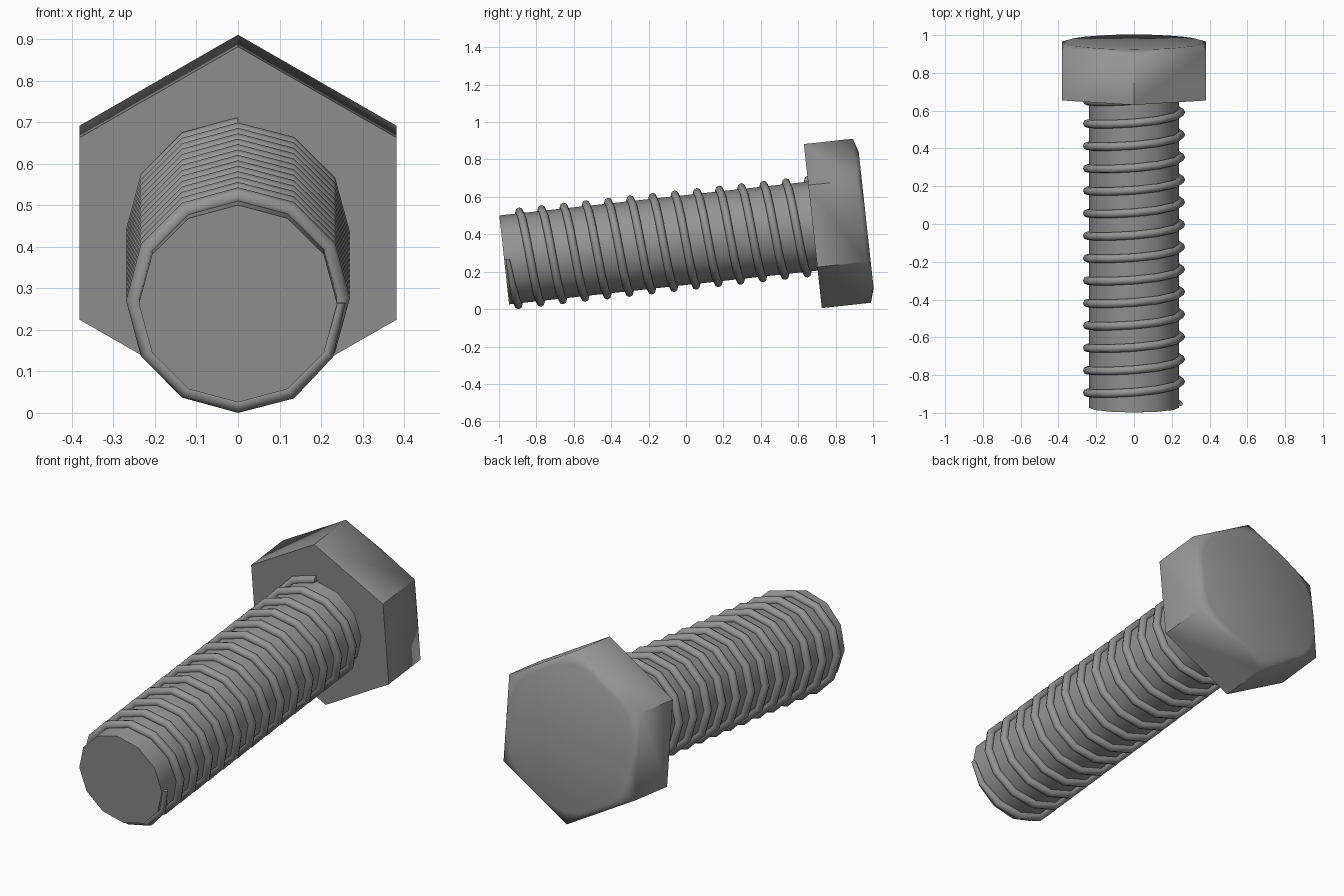
import bpy, bmesh, math
from mathutils import Vector

if "Cube" in bpy.data.objects:
    bpy.data.objects.remove(bpy.data.objects["Cube"])

TILT = math.radians(6.25)
ORIGIN = Vector((0, -0.972, 0.263))      # centre of the free end of the shaft
SHAFT_R, SHAFT_L = 0.239, 1.66
HEAD_R, HEAD_H, HEAD_TOP, CAP_R = 0.441, 0.264, 0.287, 0.366
PITCH, SEG = 0.1195, 12

steel = bpy.data.materials.new("grey steel")
steel.diffuse_color = (0.30, 0.30, 0.30, 1)
steel.use_nodes = True
steel.node_tree.nodes["Principled BSDF"].inputs["Base Color"].default_value = steel.diffuse_color


def place(r, a, s):
    """Radius, clockwise angle from the top, distance along the bolt axis."""
    x, n = r * math.sin(a), r * math.cos(a)
    c, t = math.cos(TILT), math.sin(TILT)
    return ORIGIN + Vector((x, s * c - n * t, s * t + n * c))


def ring(bm, count, r, s):
    return [bm.verts.new(place(r, 2 * math.pi * i / count, s)) for i in range(count)]


def bridge(bm, a, b):
    n = len(a)
    for i in range(n):
        bm.faces.new((a[i], a[(i + 1) % n], b[(i + 1) % n], b[i]))


def finish(bm, name, angle):
    bmesh.ops.recalc_face_normals(bm, faces=bm.faces[:])
    me = bpy.data.meshes.new(name)
    bm.to_mesh(me)
    bm.free()
    me.materials.append(steel)
    ob = bpy.data.objects.new(name, me)
    bpy.context.collection.objects.link(ob)
    bpy.ops.object.select_all(action='DESELECT')
    ob.select_set(True)
    bpy.context.view_layer.objects.active = ob
    bpy.ops.object.shade_smooth_by_angle(angle=math.radians(angle))


# Shaft: twelve-sided cylinder
bm = bmesh.new()
a, b = ring(bm, SEG, SHAFT_R, 0), ring(bm, SEG, SHAFT_R, SHAFT_L + 0.02)
bridge(bm, a, b)
bm.faces.new(a)
bm.faces.new(b)
finish(bm, "shaft", 35)

# Head: hexagon with a low chamfer up to a round cap
bm = bmesh.new()
low, high = ring(bm, 6, HEAD_R, SHAFT_L), ring(bm, 6, HEAD_R, SHAFT_L + HEAD_H)
cap = ring(bm, 24, CAP_R, SHAFT_L + HEAD_TOP)
bridge(bm, low, high)
bm.faces.new(low)
bm.faces.new(cap)
for i in range(6):
    v, w = high[i], high[(i + 1) % 6]
    c = [cap[(4 * i + k) % 24] for k in range(5)]
    for k in range(4):
        bm.faces.new((v if k < 2 else w, c[k], c[k + 1]))
    bm.faces.new((v, w, c[2]))
finish(bm, "hex_head", 35)

# Thread: tube wound around the shaft, thin at its free end
bm = bmesh.new()
TUBE, SIDES, steps = 0.022, 8, int(13.8 * SEG)
prev = None
for i in range(steps + 1):
    ang = math.pi / 2 + 2 * math.pi * i / SEG
    s = 0.019 + PITCH * i / SEG
    r = TUBE * min(1, 0.5 + 0.25 * i)
    cur = []
    for k in range(SIDES):
        t = 2 * math.pi * k / SIDES
        cur.append(bm.verts.new(place(0.248 + r * math.cos(t), ang, s + r * math.sin(t))))
    if prev:
        bridge(bm, prev, cur)
    else:
        bm.faces.new(cur)
    prev = cur
bm.faces.new(prev)
finish(bm, "thread", 50)
